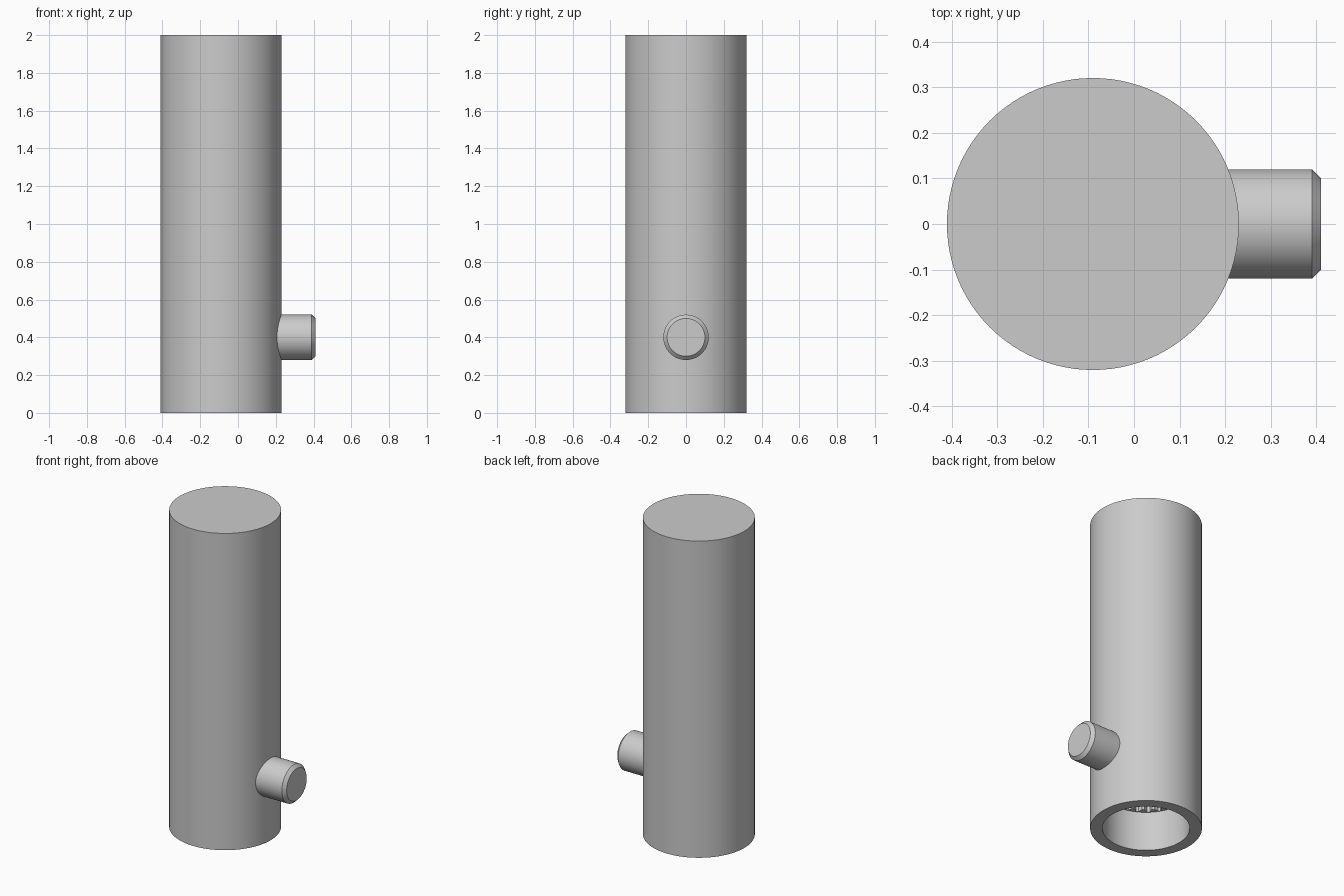
import bpy, bmesh, math

# Remove the default cube
cube = bpy.data.objects.get("Cube")
if cube:
    bpy.data.objects.remove(cube, do_unlink=True)

grey = bpy.data.materials.new("plain_grey")
grey.use_nodes = True
colour = (0.6, 0.6, 0.6, 1)
grey.diffuse_color = colour
grey.node_tree.nodes["Principled BSDF"].inputs["Base Color"].default_value = colour

TEETH = 24


def lathe(name, rings, segments, location, tilt=0):
    """Skin a stack of (radius, height, tooth depth) rings and cap both ends."""
    bm = bmesh.new()
    loops = []
    for radius, z, tooth in rings:
        loop = []
        for i in range(segments):
            a = math.tau * i / segments
            r = radius - (tooth if i * TEETH * 2 // segments % 2 else 0)
            loop.append(bm.verts.new((r * math.cos(a), r * math.sin(a), z)))
        loops.append(loop)
    for low, high in zip(loops, loops[1:]):
        for i in range(segments):
            j = (i + 1) % segments
            bm.faces.new((low[i], low[j], high[j], high[i]))
    bm.faces.new(loops[0])
    bm.faces.new(loops[-1])
    bmesh.ops.recalc_face_normals(bm, faces=bm.faces)
    mesh = bpy.data.meshes.new(name)
    bm.to_mesh(mesh)
    bm.free()
    mesh.materials.append(grey)
    obj = bpy.data.objects.new(name, mesh)
    bpy.context.collection.objects.link(obj)
    obj.location = location
    obj.rotation_euler.y = tilt
    bpy.ops.object.select_all(action="DESELECT")
    obj.select_set(True)
    bpy.context.view_layer.objects.active = obj
    bpy.ops.object.shade_smooth_by_angle(angle=math.radians(30))
    return obj


# Cylinder with a plain bore below, leading to a toothed socket
lathe("main_cylinder", [
    (0.32, 2.0, 0),
    (0.32, 0.0, 0),
    (0.25, 0.0, 0),
    (0.25, 0.25, 0),
    (0.245, 0.25, 0.025),
    (0.245, 0.5, 0.025),
], TEETH * 4, (-0.09, 0, 0))

# Chamfered side pin, rooted inside the cylinder wall
lathe("side_pin", [
    (0.12, 0.0, 0),
    (0.12, 0.2, 0),
    (0.10, 0.22, 0),
], 64, (0.19, 0, 0.4), math.pi / 2)
